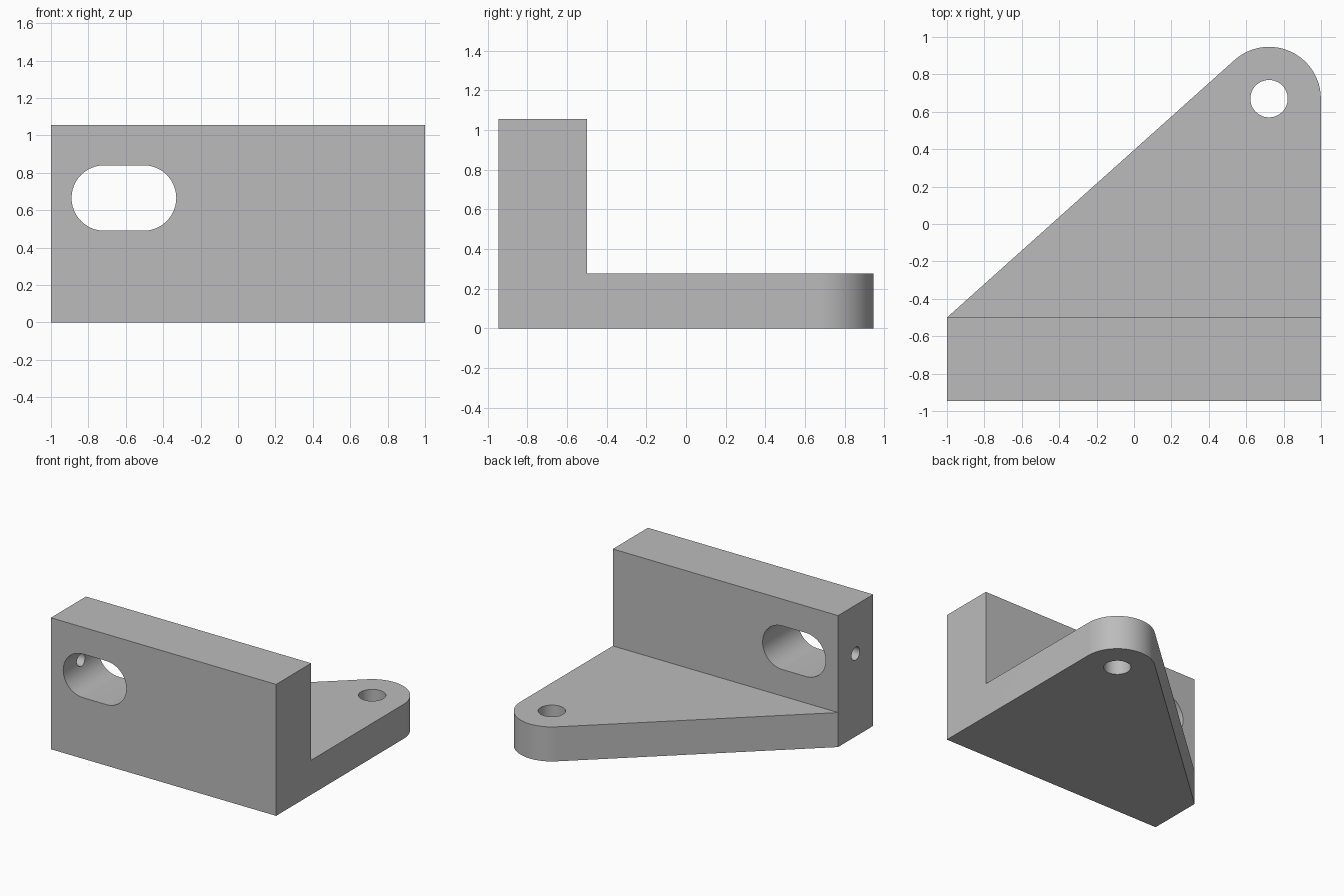
import bpy, bmesh
from math import atan2, acos, hypot, pi, cos, sin, radians
from mathutils import Vector

cube = bpy.data.objects.get("Cube")
if cube:
    bpy.data.objects.remove(cube, do_unlink=True)

WALL_BACK, FRONT = -0.5, -0.945
HEIGHT, PLATE = 1.055, 0.277
EYE, EYE_R = Vector((0.722, 0.67)), 0.277
SLOT_X, SLOT_Z, SLOT_R, SLOT_HALF = -0.61, 0.665, 0.175, 0.105

grey = bpy.data.materials.new("plain grey")
grey.diffuse_color = (0.5, 0.5, 0.5, 1)
grey.use_nodes = True
grey.node_tree.nodes["Principled BSDF"].inputs["Base Color"].default_value = (0.5, 0.5, 0.5, 1)


def arc(cx, cy, r, start, end, steps):
    angles = [start + (end - start) * i / steps for i in range(steps + 1)]
    return [(cx + r * cos(a), cy + r * sin(a)) for a in angles]


def prism(name, outline, place, offset):
    """Extrude a 2D outline, mapped into space by place, along offset."""
    bm = bmesh.new()
    face = bm.faces.new([bm.verts.new(place(u, v)) for u, v in outline])
    grown = bmesh.ops.extrude_face_region(bm, geom=[face], use_keep_orig=True)
    moved = [g for g in grown["geom"] if isinstance(g, bmesh.types.BMVert)]
    bmesh.ops.translate(bm, verts=moved, vec=offset)
    bmesh.ops.recalc_face_normals(bm, faces=bm.faces[:])
    mesh = bpy.data.meshes.new(name)
    bm.to_mesh(mesh)
    bm.free()
    mesh.materials.append(grey)
    obj = bpy.data.objects.new(name, mesh)
    bpy.context.collection.objects.link(obj)
    return obj


# Footprint: straight wall tapering tangentially to a rounded eye
corner = Vector((-1, WALL_BACK))
to_corner = corner - EYE
tangent = atan2(to_corner.y, to_corner.x) % (2 * pi) - acos(EYE_R / to_corner.length)
footprint = [(-1, FRONT), (1, FRONT)]
footprint += arc(EYE.x, EYE.y, EYE_R, 0, tangent, 32)
footprint.append((-1, WALL_BACK))
bracket = prism("bracket", footprint, lambda u, v: (u, v, 0), (0, 0, HEIGHT))

# Space above the base plate, behind the wall
clearance = prism("plate_clearance",
                  [(WALL_BACK, PLATE), (2, PLATE), (2, 2), (WALL_BACK, 2)],
                  lambda u, v: (-2, u, v), (4, 0, 0))

# Vertical hole in the eye
eye_hole = prism("eye_hole", arc(EYE.x, EYE.y, 0.1, 0, 2 * pi, 48)[:-1],
                 lambda u, v: (u, v, -1), (0, 0, 3))

# Rounded slot through the wall
slot_outline = (arc(SLOT_X + SLOT_HALF, SLOT_Z, SLOT_R, -pi / 2, pi / 2, 24)
                + arc(SLOT_X - SLOT_HALF, SLOT_Z, SLOT_R, pi / 2, 3 * pi / 2, 24))
slot = prism("wall_slot", slot_outline, lambda u, v: (u, -2, v), (0, 3, 0))

# Small cross hole from the wall end into the slot
pin_hole = prism("pin_hole", arc((FRONT + WALL_BACK) / 2, SLOT_Z, 0.052, 0, 2 * pi, 32)[:-1],
                 lambda u, v: (-1.2, u, v), (0.5, 0, 0))

# Cut the shapes out, then discard the cutters
bpy.ops.object.select_all(action="DESELECT")
bpy.context.view_layer.objects.active = bracket
bracket.select_set(True)
for cutter in (clearance, eye_hole, slot, pin_hole):
    cutter.hide_render = True
    cut = bracket.modifiers.new(cutter.name, "BOOLEAN")
    cut.operation = "DIFFERENCE"
    cut.solver = "EXACT"
    cut.object = cutter
    bpy.ops.object.modifier_apply(modifier=cut.name)
    bpy.data.objects.remove(cutter, do_unlink=True)

bpy.ops.object.shade_smooth_by_angle(angle=radians(30))
